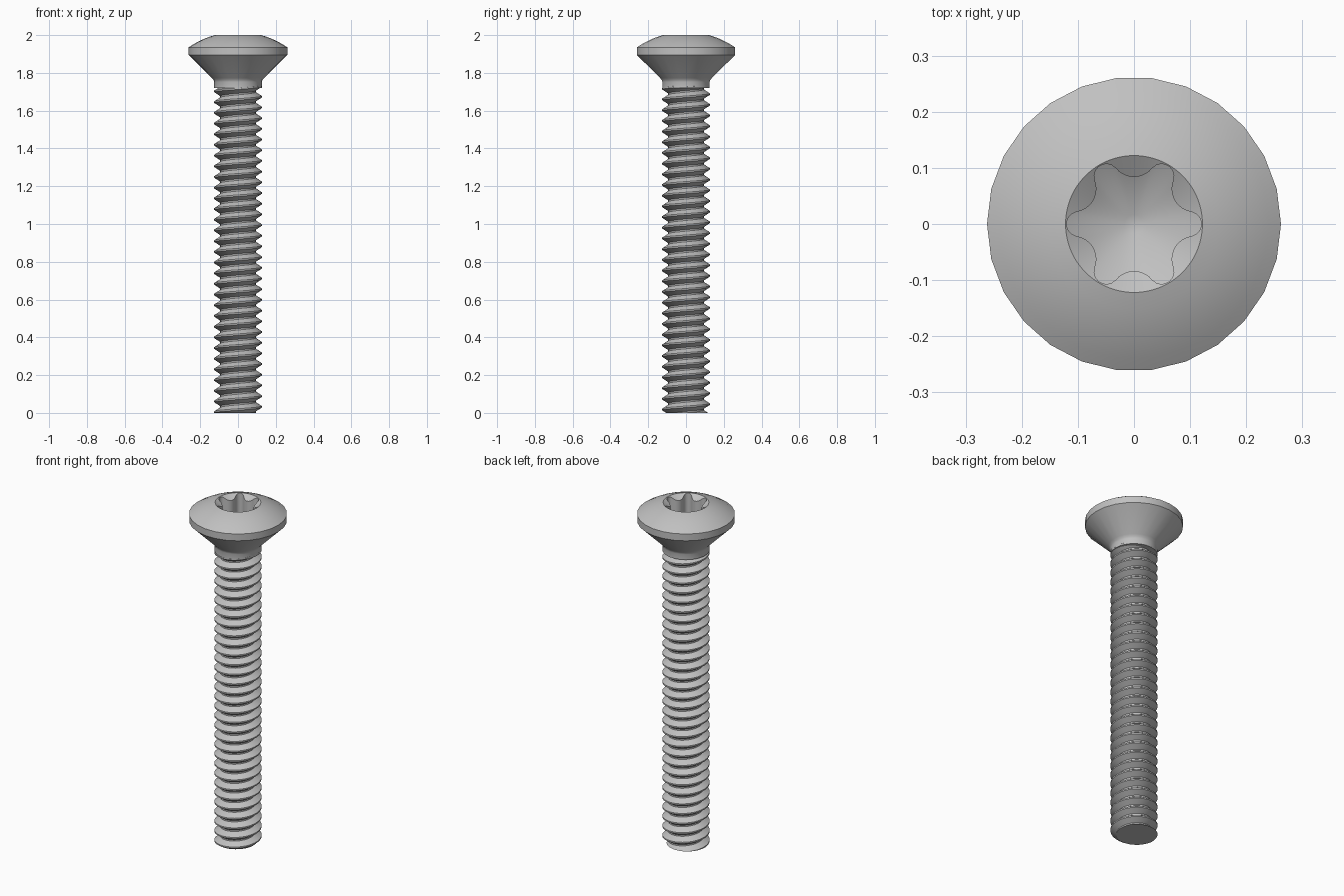
import bpy, bmesh
from math import sin, cos, pi, sqrt, radians, asin

if "Cube" in bpy.data.objects:
    bpy.data.objects.remove(bpy.data.objects["Cube"])

SIDES, SUB = 26, 6          # head facets, socket points per facet
R_HEAD, R_RIM, R_SHANK, R_ROOT = 0.262, 0.122, 0.126, 0.094
PITCH, STEPS, TURNS = 0.0566, 40, 34

steel = bpy.data.materials.new("grey steel")
steel.use_nodes = True
GREY = (0.53, 0.53, 0.53, 1)
steel.diffuse_color = GREY
steel.node_tree.nodes["Principled BSDF"].inputs["Base Color"].default_value = GREY


def finish(bm, name):
    bmesh.ops.recalc_face_normals(bm, faces=bm.faces)
    mesh = bpy.data.meshes.new(name)
    bm.to_mesh(mesh)
    bm.free()
    mesh.materials.append(steel)
    obj = bpy.data.objects.new(name, mesh)
    bpy.context.collection.objects.link(obj)
    bpy.ops.object.select_all(action='DESELECT')
    obj.select_set(True)
    bpy.context.view_layer.objects.active = obj
    bpy.ops.object.shade_smooth_by_angle(angle=radians(30))
    return obj


def ring(bm, count, radius, height):
    """Ring of vertices; radius and height are functions of angle and radius."""
    verts = []
    for i in range(count):
        a = 2 * pi * i / count
        r = radius(a)
        verts.append(bm.verts.new((r * cos(a), r * sin(a), height(r))))
    return verts


def bridge(bm, lower, upper):
    n = len(lower)
    for i in range(n):
        j = (i + 1) % n
        bm.faces.new((lower[i], lower[j], upper[j], upper[i]))


def lobe_radius(a):
    """Six-lobed socket outline made of tangent arcs."""
    tip_c, tip_r, dip_c, dip_r = 0.098, 0.022, 0.126, 0.042
    a = abs((a + pi / 6) % (pi / 3) - pi / 6)
    if a < radians(12):
        return tip_c * cos(a) + sqrt(tip_r ** 2 - (tip_c * sin(a)) ** 2)
    b = pi / 6 - a
    return dip_c * cos(b) - sqrt(max(0, dip_r ** 2 - (dip_c * sin(b)) ** 2))


# Head: collar, countersunk cone, rim band and dome
bm = bmesh.new()
profile = [(R_SHANK, 1.72), (R_SHANK, 1.752), (0.129, 1.762), (0.138, 1.773),
           (R_HEAD, 1.895), (R_HEAD, 1.935)]
DOME = 0.46
dome_base = 2 - sqrt(DOME ** 2 - R_RIM ** 2)
for i in range(1, 7):
    r = R_HEAD + (0.13 - R_HEAD) * i / 6
    profile.append((r, dome_base + sqrt(DOME ** 2 - r ** 2)))
rings = [ring(bm, SIDES, lambda a, r=r: r, lambda _, z=z: z) for r, z in profile]
bm.faces.new(rings[0])
for low, high in zip(rings, rings[1:]):
    bridge(bm, low, high)

# Round socket mouth, joined to the coarser dome
count = SIDES * SUB
mouth = ring(bm, count, lambda a: R_RIM, lambda r: 2.0)
outer = rings[-1]
for k in range(SIDES):
    inner = [mouth[(k * SUB + i) % count] for i in range(SUB, -1, -1)]
    bm.faces.new([outer[k], outer[(k + 1) % SIDES]] + inner)

# Socket: sloped lead-in, lobed wall, conical floor
edge = ring(bm, count, lobe_radius, lambda r: 2 - (R_RIM - r) * 0.65)
foot = ring(bm, count, lobe_radius, lambda r: 1.80 + r * 0.55)
centre = ring(bm, count, lambda a: 0.017, lambda r: 1.80 + r * 0.55)
for low, high in ((mouth, edge), (edge, foot), (foot, centre)):
    bridge(bm, low, high)
bm.faces.new(centre)
finish(bm, "screw_head")

# Threaded shank: a tooth profile swept along a helix, cut flat at both ends
bm = bmesh.new()
tooth = [(0, R_ROOT), (0.14, R_ROOT), (0.5, R_SHANK), (0.64, R_SHANK), (1, R_ROOT)]
previous = None
for k in range(STEPS * TURNS + 1):
    a = 2 * pi * k / STEPS
    column = [bm.verts.new((r * cos(a), r * sin(a), PITCH * (k / STEPS + f - 2)))
              for f, r in tooth]
    if previous:
        for j in range(len(tooth) - 1):
            bm.faces.new((previous[j], column[j], column[j + 1], previous[j + 1]))
    previous = column
bmesh.ops.remove_doubles(bm, verts=bm.verts, dist=0.0001)
for z, direction in ((0, -1), (1.73, 1)):
    cut = bmesh.ops.bisect_plane(
        bm, geom=bm.verts[:] + bm.edges[:] + bm.faces[:], dist=0.00001,
        plane_co=(0, 0, z), plane_no=(0, 0, direction), clear_outer=True)
    edges = [e for e in cut["geom_cut"] if isinstance(e, bmesh.types.BMEdge)]
    bmesh.ops.holes_fill(bm, edges=edges, sides=0)
finish(bm, "threaded_shank")
